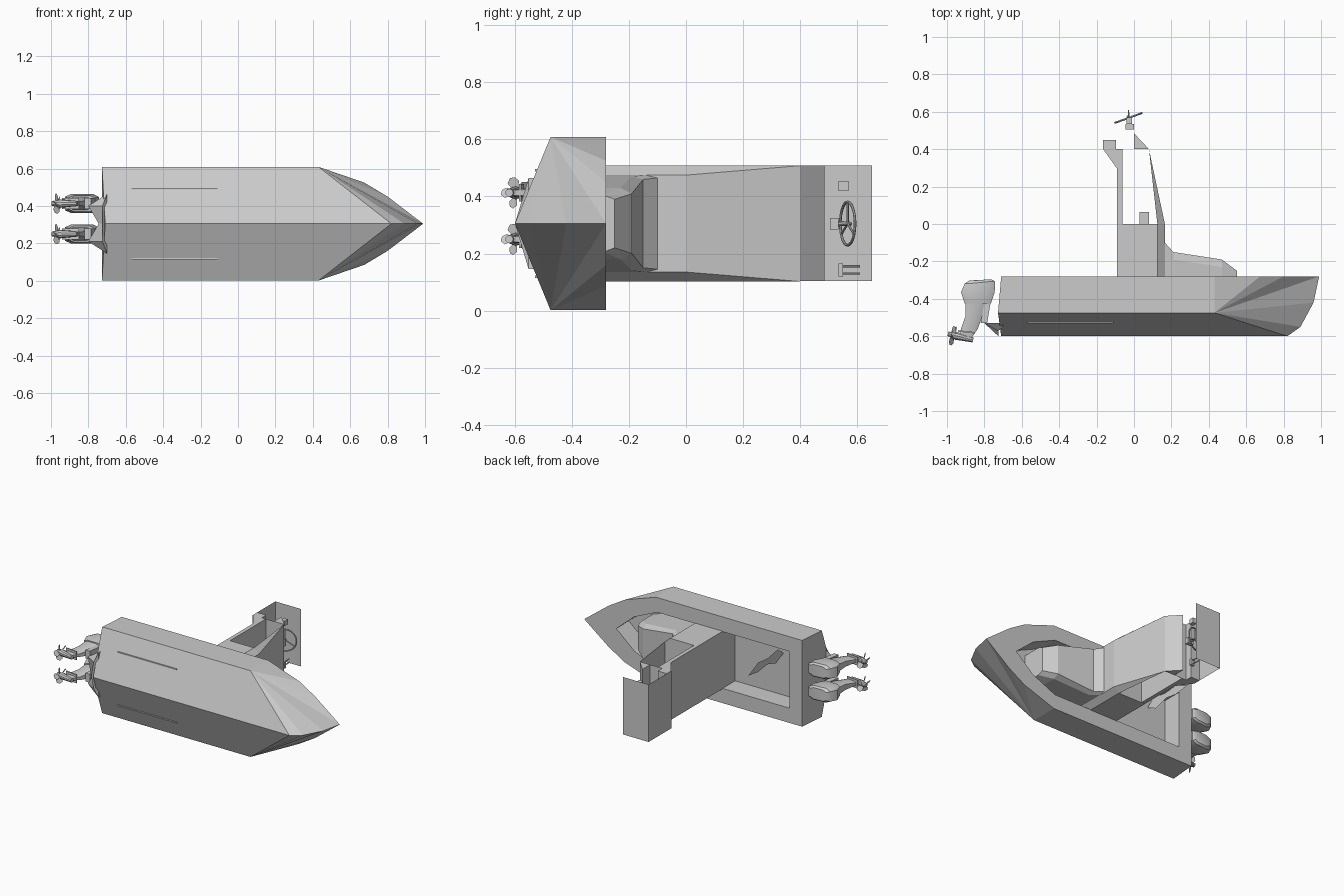
import bpy, bmesh, math
from mathutils import Vector, Matrix

if "Cube" in bpy.data.objects:
    bpy.data.objects.remove(bpy.data.objects["Cube"])

CZ = 0.305  # centre plane; the boat lies on its side (deck faces +y, bow +x)
grey = bpy.data.materials.new("grey")
grey.diffuse_color = (0.6, 0.6, 0.6, 1)
grey.use_nodes = True
grey.node_tree.nodes["Principled BSDF"].inputs["Base Color"].default_value = grey.diffuse_color


def finish(name, bm, smooth=False):
    bmesh.ops.remove_doubles(bm, verts=bm.verts, dist=0.0005)
    bmesh.ops.recalc_face_normals(bm, faces=bm.faces)
    me = bpy.data.meshes.new(name)
    bm.to_mesh(me)
    bm.free()
    ob = bpy.data.objects.new(name, me)
    bpy.context.collection.objects.link(ob)
    me.materials.append(grey)
    if smooth:
        bpy.context.view_layer.objects.active = ob
        ob.select_set(True)
        bpy.ops.object.shade_smooth_by_angle(angle=math.radians(35))
        ob.select_set(False)
    return ob


def panels(name, polys):
    """Polygons as (x, y, half width), mirrored about the centre plane."""
    bm = bmesh.new()
    for p in polys:
        for s in (1, -1):
            bm.faces.new([bm.verts.new((x, y, CZ + s * h)) for x, y, h in p])
    return finish(name, bm)


def loft(name, rings, smooth=False):
    """Closed skin through equal-length rings of points."""
    bm = bmesh.new()
    vs = [[bm.verts.new(p) for p in r] for r in rings]
    n = len(vs[0])
    for a, b in zip(vs, vs[1:]):
        for i in range(n):
            bm.faces.new((a[i], a[(i + 1) % n], b[(i + 1) % n], b[i]))
    bm.faces.new(vs[0])
    bm.faces.new(vs[-1])
    return finish(name, bm, smooth)


def side_prism(name, prof, z0, z1):
    return loft(name, [[(x, y, z) for x, y in prof] for z in (z0, z1)])


def box(name, x0, x1, y0, y1, z0, z1):
    return side_prism(name, [(x0, y0), (x1, y0), (x1, y1), (x0, y1)], z0, z1)


def sheet(name, pts):
    bm = bmesh.new()
    bm.faces.new([bm.verts.new(p) for p in pts])
    return finish(name, bm)


def rod(name, a, b, r1, r2, n=10):
    a, b = Vector(a), Vector(b)
    bm = bmesh.new()
    m = Matrix.Translation((a + b) / 2) @ (b - a).to_track_quat('Z', 'Y').to_matrix().to_4x4()
    bmesh.ops.create_cone(bm, cap_ends=True, segments=n, radius1=r1, radius2=r2,
                          depth=(b - a).length, matrix=m)
    return finish(name, bm, True)


# Hull: topsides, V bottom, fanned bow, transom
DK, FL, W = -0.28, -0.42, 0.304
chine = (0.43, -0.475, W)
stem = [(0.82, -0.6, 0), (0.89, -0.55, 0), (0.96, -0.42, 0), (0.99, DK, 0)]
gun = [(0.99, DK, 0), (0.8, DK, 0.145), (0.675, DK, 0.22), (0.43, DK, W)]
aft_top, aft_chine, aft_keel = (-0.71, DK, W), (-0.727, -0.475, W), (-0.71, -0.6, 0)
polys = [[aft_top, aft_chine, chine, gun[3]],
         [aft_chine, aft_keel, stem[0], chine],
         [aft_top, aft_chine, (-0.727, -0.475, 0), (-0.71, DK, 0)],
         [aft_chine, aft_keel, (-0.727, -0.475, 0)]]
polys += [[chine, a, b] for a, b in zip(stem, stem[1:])]
polys += [[chine, a, b] for a, b in zip(gun, gun[1:])]
# Deck rim and sunken cockpit
rim = [(-0.61, 0), (-0.61, 0.2), (0.42, 0.2), (0.6, 0.12), (0.74, 0)]
out = [(-0.71, 0), (-0.71, W), (0.43, W), (0.675, 0.22), (0.99, 0)]
for i in range(4):
    (a, ha), (b, hb) = rim[i], rim[i + 1]
    (c, hc), (d, hd) = out[i], out[i + 1]
    outer = [(c, DK, hc), (d, DK, hd)]
    if i == 3:
        outer.insert(1, (0.8, DK, 0.145))
    polys.append([(b, DK, hb), (a, DK, ha)] + outer)
    polys.append([(a, DK, ha), (b, DK, hb), (b, FL, hb), (a, FL, ha)])
polys.append([(x, FL, h) for x, h in rim])
panels("hull", polys)

# Strakes on the bottom
for s in (1, -1):
    h = 0.183
    loft("strake", [[(x, -0.525 + dy, CZ + s * (h + dz)) for dy, dz in
                     ((0.003, 0.008), (-0.005, 0.008), (-0.005, 0.0), (0.003, 0.0))]
                    for x in (-0.57, -0.11)])

# Motor platform on the transom
plan = [(-0.7, 0.16), (-0.8, 0.095), (-0.745, 0), (-0.8, -0.095), (-0.7, -0.16)]
loft("motor_platform", [[(x, -0.53, CZ + z) for x, z in plan],
                        [(max(x, -0.725), -0.6 + abs(z) * 0.3, CZ + z) for x, z in plan]])

# Cuddy in front of the cabin
def cuddy_ring(x, top, hb, ht):
    return [(x, FL, CZ - hb), (x, top - 0.04, CZ - hb), (x, top, CZ - ht),
            (x, top, CZ + ht), (x, top - 0.04, CZ + hb), (x, FL, CZ + hb)]
loft("cuddy", [cuddy_ring(0.13, -0.07, 0.17, 0.16), cuddy_ring(0.165, -0.10, 0.17, 0.16),
               cuddy_ring(0.21, -0.15, 0.165, 0.155), cuddy_ring(0.47, -0.19, 0.125, 0.105),
               cuddy_ring(0.55, -0.25, 0.1, 0.085)])

# Cabin base with chamfered front corners
base = [(-0.09, 0.203), (0.125, 0.203), (0.165, 0.17),
        (0.165, -0.17), (0.125, -0.203), (-0.09, -0.203)]
loft("cabin_base", [[(x, y, CZ + z) for x, z in base] for y in (FL, 0.0)])
box("dash_box", 0.03, 0.08, 0.0, 0.065, 0.285, 0.345)

# Windscreen with tapering corner strips
panels("windscreen", [[(0.165, 0, 0), (0.165, 0, 0.17), (0.08, 0.4, 0.203), (0.08, 0.4, 0)],
                      [(0.165, 0, 0.17), (0.125, 0, 0.203), (0.08, 0.4, 0.203)]])

# Rear wall rising to the upper helm
Z0, Z1 = 0.103, 0.508
side_prism("rear_wall", [(-0.09, FL), (-0.062, FL), (-0.062, 0.4), (-0.095, 0.4), (-0.095, 0.45),
                         (-0.165, 0.45), (-0.165, 0.4), (-0.09, 0.295)], Z0, Z1)
side_prism("helm_fairing", [(0.0, 0.4), (0.08, 0.4), (0.0, 0.485)], Z0, Z1)


def cross_sheet(name, a, b):
    sheet(name, [(*a, Z0), (*b, Z0), (*b, Z1), (*a, Z1)])


cross_sheet("cabin_roof", (-0.095, 0.4), (0.08, 0.4))
cross_sheet("helm_back", (-0.165, 0.45), (-0.165, 0.652))
cross_sheet("helm_top", (-0.165, 0.652), (0.035, 0.652))

# Steering wheel
hub = Vector((-0.03, 0.567, CZ))
tilt = Matrix.Translation(hub) @ Vector((-0.34, 0.94, 0)).to_track_quat('Z', 'Y').to_matrix().to_4x4()
bpy.ops.mesh.primitive_torus_add(major_radius=0.076, minor_radius=0.005,
                                 major_segments=28, minor_segments=8)
wheel = bpy.context.object
wheel.name = "steering_wheel"
wheel.matrix_world = tilt
wheel.data.materials.append(grey)
bpy.ops.object.shade_smooth_by_angle()
for k in range(3):
    a = math.radians(90 + 120 * k)
    rod("wheel_spoke", hub, tilt @ Vector((0.076 * math.cos(a), 0.076 * math.sin(a), 0)), 0.004, 0.004, 6)
rod("wheel_column", (-0.015, 0.51, CZ), (-0.034, 0.58, CZ), 0.012, 0.006)
box("column_mount", -0.045, 0.0, 0.505, 0.535, 0.285, 0.325)

# Helm levers
box("switch_box", -0.04, -0.01, 0.535, 0.57, 0.42, 0.455)
box("throttle_base", -0.04, -0.01, 0.535, 0.55, 0.12, 0.165)
for z in (0.13, 0.155):
    rod("throttle_lever", (-0.025, 0.545, z), (-0.03, 0.61, z), 0.004, 0.004, 6)

# Flat cutout standing in the cockpit
sheet("cockpit_cutout", [(-0.465, y, z) for y, z in
                         ((FL, 0.40), (-0.36, 0.45), (-0.25, 0.43), (-0.14, 0.44), (-0.03, 0.39),
                          (-0.14, 0.375), (-0.24, 0.39), (-0.34, 0.36))])

# Twin outboard motors
for c in (0.25, 0.413):
    def ring(x0, x1, y, h, dy=0.0):
        k = 0.7
        m = (x1 - x0) * 0.2
        return [(x0, y, c - h * k), (x0 + m, y, c - h), (x1 - m, y + dy, c - h), (x1, y + dy, c - h * k),
                (x1, y + dy, c + h * k), (x1 - m, y + dy, c + h), (x0 + m, y, c + h), (x0, y, c + h * k)]
    loft("motor_cowl", [ring(-0.88, -0.76, -0.302, 0.04, 0.005), ring(-0.905, -0.742, -0.318, 0.05, 0.01),
                        ring(-0.925, -0.745, -0.365, 0.052), ring(-0.905, -0.765, -0.425, 0.043)], True)
    loft("motor_leg", [ring(-0.9, -0.785, -0.42, 0.036), ring(-0.9, -0.81, -0.49, 0.028),
                       ring(-0.925, -0.835, -0.56, 0.016), ring(-0.935, -0.87, -0.61, 0.012)], True)
    side_prism("motor_bracket", [(-0.8, -0.41), (-0.765, -0.41), (-0.785, -0.53), (-0.82, -0.53)],
               c - 0.03, c + 0.03)
    side_prism("cavitation_plate", [(-0.94, -0.568), (-0.85, -0.578), (-0.85, -0.586), (-0.94, -0.576)],
               c - 0.03, c + 0.03)
    rod("gearcase", (-0.86, -0.62, c), (-0.955, -0.597, c), 0.014, 0.023)
    rod("propeller_hub", (-0.95, -0.598, c), (-0.995, -0.587, c), 0.022, 0.012)
    # Twisted propeller blades
    pm = Matrix.Translation((-0.968, -0.594, c)) @ Vector((-0.97, 0.24, 0)).to_track_quat('Z', 'Y').to_matrix().to_4x4()
    bm = bmesh.new()
    for k in range(5):
        r = pm @ Matrix.Rotation(math.tau * k / 5, 4, 'Z')
        bm.faces.new([bm.verts.new(r @ Vector(p)) for p in
                      ((0.015, -0.008, -0.01), (0.04, -0.018, -0.013), (0.056, -0.006, -0.006),
                       (0.054, 0.01, 0.006), (0.038, 0.018, 0.013), (0.015, 0.008, 0.01))])
    finish("propeller", bm)
